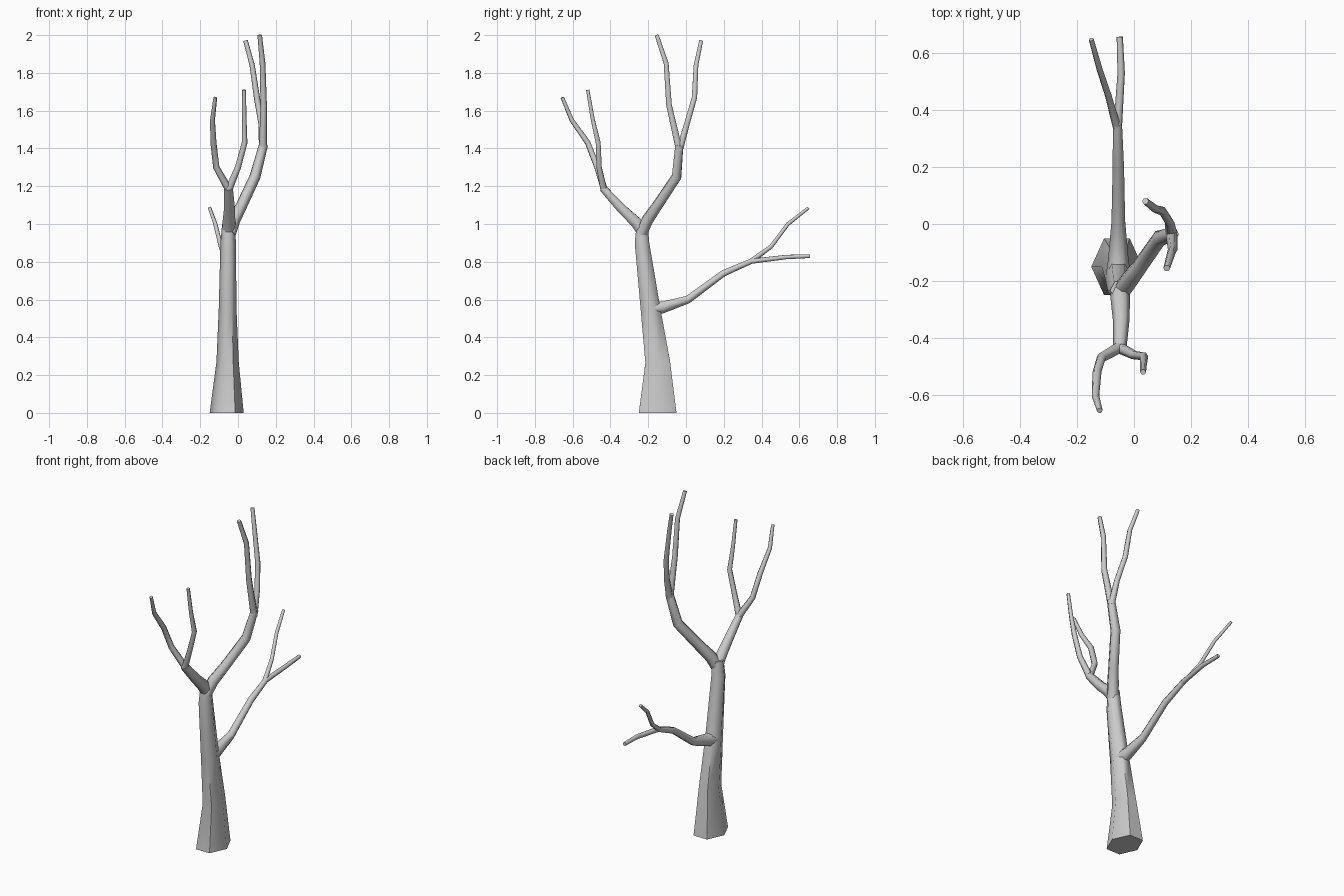
import bpy, bmesh, math
from mathutils import Vector

if "Cube" in bpy.data.objects:
    bpy.data.objects.remove(bpy.data.objects["Cube"])

bark = bpy.data.materials.new("grey_bark")
bark.diffuse_color = (0.6, 0.6, 0.6, 1)
bark.use_nodes = True
bark.node_tree.nodes["Principled BSDF"].inputs["Base Color"].default_value = bark.diffuse_color


def tube(name, path, sides=6, stretch=None):
    """Tapered tube through (x, y, z, radius) points; stretch widens rings along y."""
    pts = [Vector(p[:3]) for p in path]
    bm = bmesh.new()
    rings = []
    u, last_t = Vector((1, 0, 0)), Vector((0, 0, 1))
    for i, p in enumerate(pts):
        a = (p - pts[i - 1]).normalized() if i else Vector()
        b = (pts[i + 1] - p).normalized() if i < len(pts) - 1 else Vector()
        t = (a + b).normalized()
        if stretch and i == 0:
            t = Vector((0, 0, 1))
        u = last_t.rotation_difference(t) @ u
        v = t.cross(u)
        last_t = t
        s = stretch[i] if stretch else 1
        ring = []
        for k in range(sides):
            ang = 2 * math.pi * k / sides
            ring.append(bm.verts.new(
                p + path[i][3] * (u * math.cos(ang) + v * s * math.sin(ang))))
        rings.append(ring)
    for lo, hi in zip(rings, rings[1:]):
        for k in range(sides):
            n = (k + 1) % sides
            bm.faces.new((lo[k], lo[n], hi[n], hi[k]))
    bm.faces.new(rings[0][::-1])
    bm.faces.new(rings[-1])
    me = bpy.data.meshes.new(name)
    bm.to_mesh(me)
    bm.free()
    me.materials.append(bark)
    ob = bpy.data.objects.new(name, me)
    bpy.context.collection.objects.link(ob)
    bpy.ops.object.select_all(action='DESELECT')
    ob.select_set(True)
    bpy.context.view_layer.objects.active = ob
    bpy.ops.object.shade_smooth_by_angle(angle=math.radians(65))


# Trunk, flared at the foot
tube("trunk", [(-.06, -.15, 0, .09), (-.055, -.15, .27, .059), (-.055, -.188, .55, .047),
               (-.052, -.233, .9, .041), (-.05, -.232, 1.0, .034)],
     stretch=[1.28, 1.28, 1.28, 1.08, 1.0])

# Front limb and its two twigs
tube("front_limb", [(-.05, -.225, .95, .034), (-.048, -.265, 1.01, .034),
                    (-.045, -.34, 1.08, .029), (-.05, -.44, 1.19, .023)])
tube("front_left_twig", [(-.045, -.43, 1.175, .02), (-.115, -.47, 1.30, .017),
                         (-.13, -.52, 1.43, .016), (-.135, -.605, 1.55, .013),
                         (-.12, -.655, 1.67, .010)])
tube("front_right_twig", [(-.05, -.435, 1.18, .02), (0, -.46, 1.30, .016),
                          (.035, -.465, 1.43, .015), (.033, -.495, 1.56, .012),
                          (.032, -.52, 1.71, .010)])

# Tall right limb and its two twigs
tube("tall_limb", [(-.045, -.235, .95, .034), (-.022, -.205, 1.02, .034),
                   (.02, -.15, 1.1, .03), (.09, -.05, 1.25, .029), (.135, -.035, 1.42, .024)])
tube("tall_front_twig", [(.132, -.035, 1.39, .021), (.136, -.09, 1.63, .017),
                         (.13, -.105, 1.85, .015), (.115, -.155, 2.0, .012)])
tube("tall_back_twig", [(.132, -.035, 1.39, .021), (.125, .005, 1.53, .017),
                        (.1, .045, 1.67, .016), (.075, .053, 1.84, .014),
                        (.04, .08, 1.97, .012)])

# Back limb with a flared collar, and its two twigs
tube("back_limb", [(-.055, -.19, .55, .045), (-.055, -.125, .558, .036),
                   (-.055, .01, .6, .024), (-.055, .2, .74, .02), (-.058, .35, .805, .016)])
tube("back_rising_twig", [(-.06, .34, .8, .015), (-.09, .45, .88, .012),
                          (-.12, .54, 1.0, .011), (-.15, .648, 1.085, .009)])
tube("back_level_twig", [(-.057, .34, .802, .015), (-.045, .53, .825, .013),
                         (-.05, .657, .83, .011)])
